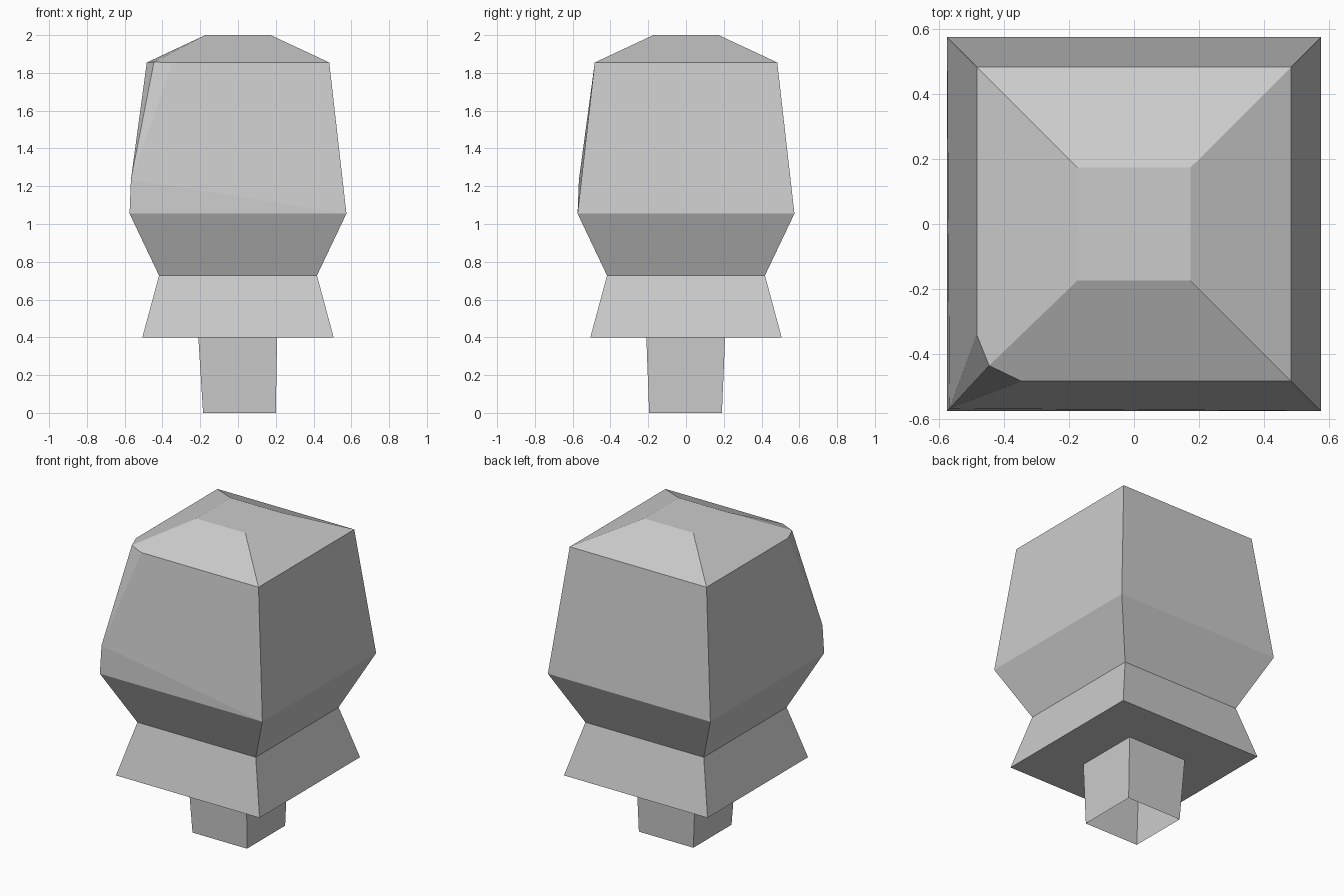
import bpy, bmesh

cube = bpy.data.objects.get("Cube")
if cube:
    bpy.data.objects.remove(cube, do_unlink=True)

grey = bpy.data.materials.new("plain_grey")
grey.use_nodes = True
colour = (0.6, 0.6, 0.6, 1)
grey.diffuse_color = colour
grey.node_tree.nodes["Principled BSDF"].inputs["Base Color"].default_value = colour


def ring(bm, x0, x1, y0, y1, z):
    """Four corners, counter-clockwise from front left of the frame."""
    return [bm.verts.new(p) for p in
            ((x0, y0, z), (x1, y0, z), (x1, y1, z), (x0, y1, z))]


def square(bm, r, z):
    return ring(bm, -r, r, -r, r, z)


def loft(bm, low, high):
    for i in range(4):
        j = (i + 1) % 4
        bm.faces.new((low[i], low[j], high[j], high[i]))


def finish(bm, name):
    mesh = bpy.data.meshes.new(name)
    bm.to_mesh(mesh)
    bm.free()
    mesh.materials.append(grey)
    obj = bpy.data.objects.new(name, mesh)
    bpy.context.collection.objects.link(obj)


# Stem: slightly lopsided tapered tube, open underneath
bm = bmesh.new()
foot = ring(bm, -0.185, 0.2, -0.195, 0.19, 0)
neck = ring(bm, -0.21, 0.207, -0.21, 0.207, 0.4)
loft(bm, foot, neck)
finish(bm, "stem")

# Collar: flared skirt with a flat underside
bm = bmesh.new()
skirt = square(bm, 0.507, 0.398)
loft(bm, skirt, square(bm, 0.418, 0.727))
bm.faces.new(skirt[::-1])
finish(bm, "collar")

# Head: faceted block with a low pyramid top and one chipped corner
bm = bmesh.new()
base = square(bm, 0.418, 0.727)
wide = square(bm, 0.574, 1.055)
rim = square(bm, 0.483, 1.855)
crown = square(bm, 0.173, 2)
loft(bm, base, wide)
loft(bm, wide, rim)
loft(bm, rim, crown)
bm.faces.new(crown)

# Chip: swap the rim corner for three rim points and a lower tip
bm.verts.remove(rim[0])
side, mid, front, tip = [bm.verts.new(p) for p in (
    (-0.483, -0.34, 1.855), (-0.445, -0.435, 1.857),
    (-0.345, -0.483, 1.855), (-0.567, -0.567, 1.235))]
for face in (
        (wide[0], wide[1], tip), (tip, wide[1], rim[1], front),
        (wide[3], wide[0], tip), (wide[3], tip, side, rim[3]),
        (tip, front, mid), (tip, mid, side),
        (mid, front, rim[1], crown[1], crown[0]),
        (rim[3], side, mid, crown[0], crown[3])):
    bm.faces.new(face)
finish(bm, "head")
